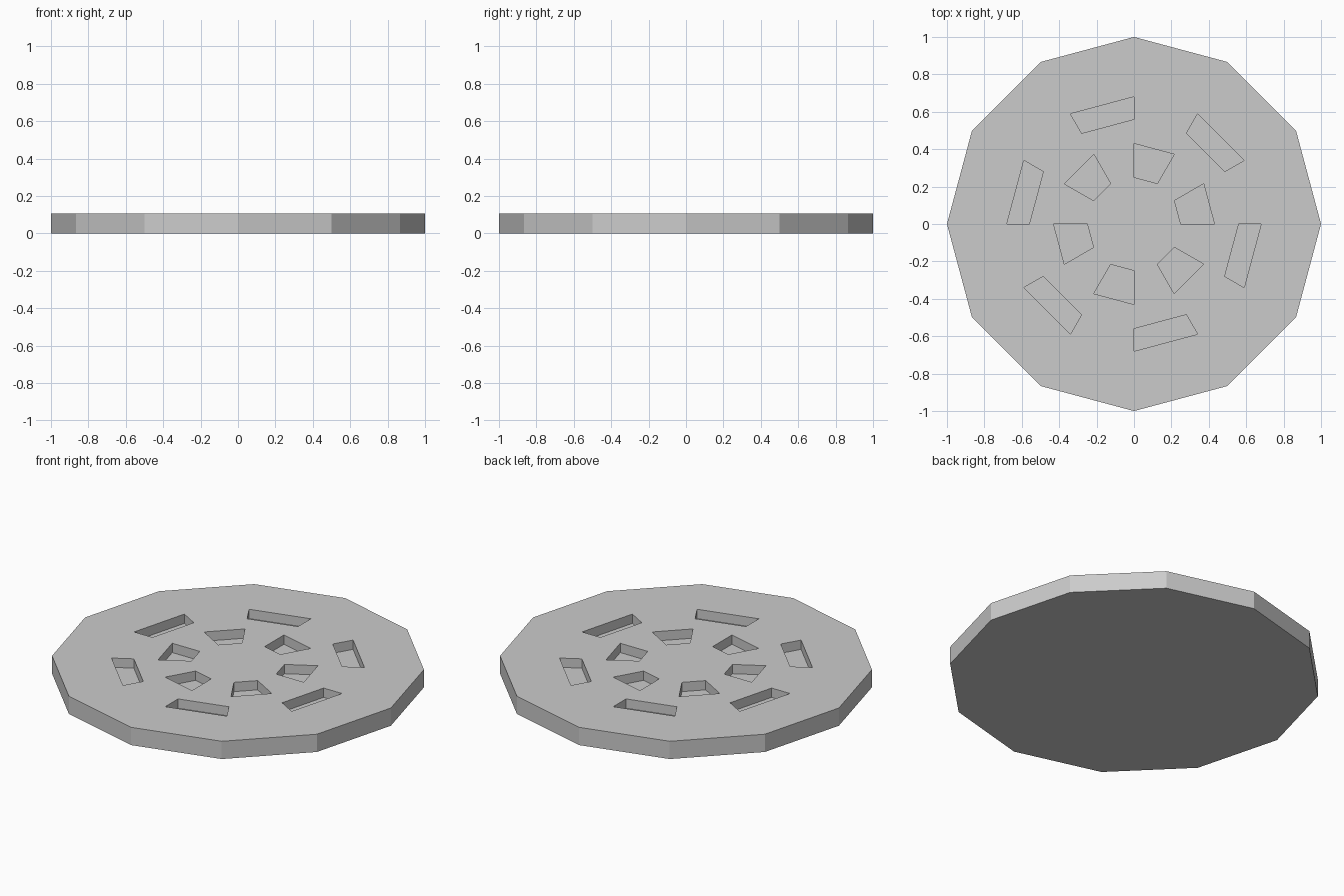
import bpy, bmesh
from math import cos, sin, pi

if "Cube" in bpy.data.objects:
    bpy.data.objects.remove(bpy.data.objects["Cube"])

N = 12
TOP, FLOOR = 0.105, 0.05
RADII = [0.25, 0.43, 0.56, 0.68, 1.0]

bm = bmesh.new()


def ring(r, z):
    return [bm.verts.new((r * cos(2 * pi * i / N), r * sin(2 * pi * i / N), z)) for i in range(N)]


# Top surface: concentric twelve-sided bands, keeping the cells that become pockets
rings = [ring(r, TOP) for r in RADII]
bm.faces.new(rings[0])
pockets = []
for k in range(len(RADII) - 1):
    a, b = rings[k], rings[k + 1]
    for i in range(N):
        j = (i + 1) % N
        face = bm.faces.new((a[i], b[i], b[j], a[j]))
        if (k == 0 and i % 2 == 0) or (k == 2 and i % 2 == 1):
            pockets.append(face)

# Rim and underside
base = ring(RADII[-1], 0)
bm.faces.new(base[::-1])
for i in range(N):
    j = (i + 1) % N
    bm.faces.new((base[i], base[j], rings[-1][j], rings[-1][i]))

# Sink each pocket with straight walls
for face in pockets:
    corners = [l.vert for l in face.loops]
    low = [bm.verts.new((v.co.x, v.co.y, FLOOR)) for v in corners]
    bm.faces.remove(face)
    bm.faces.new(low)
    for i in range(4):
        j = (i + 1) % 4
        bm.faces.new((corners[i], low[i], low[j], corners[j]))

bmesh.ops.recalc_face_normals(bm, faces=bm.faces[:])
mesh = bpy.data.meshes.new("slotted_disc")
bm.to_mesh(mesh)
bm.free()
bpy.context.collection.objects.link(bpy.data.objects.new("slotted_disc", mesh))
